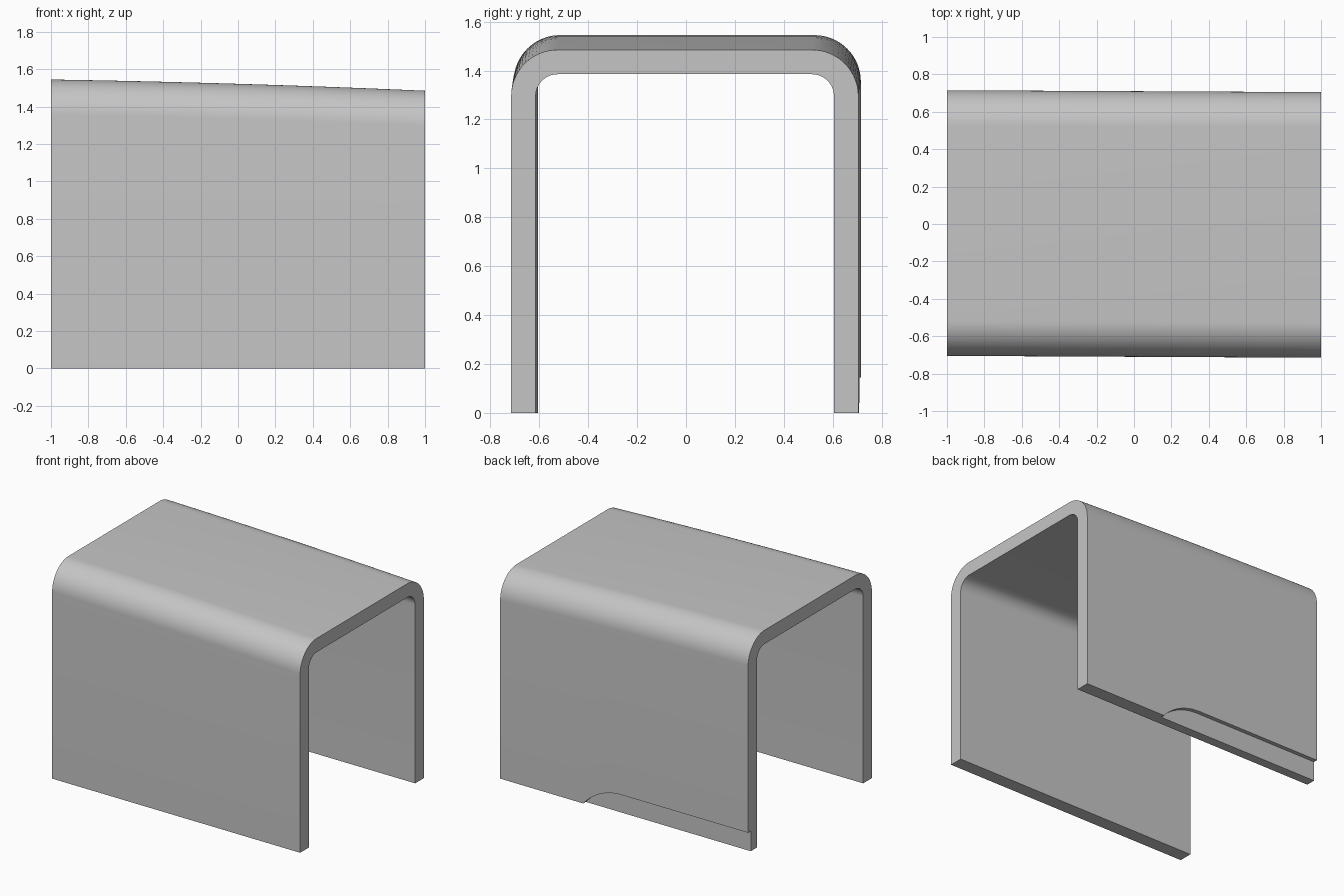
import bpy, bmesh, math

cube = bpy.data.objects.get("Cube")
if cube:
    bpy.data.objects.remove(cube, do_unlink=True)

WALL, HALF_Y, OUTER_R = 0.10, 0.71, 0.19
ARC_STEPS, BOW_STEPS = 16, 12

grey = bpy.data.materials.new("plain_grey")
grey.use_nodes = True
colour = (0.56, 0.56, 0.56, 1)
grey.diffuse_color = colour
grey.node_tree.nodes["Principled BSDF"].inputs["Base Color"].default_value = colour


def skew(x):
    """Slight sideways drift of the walls along the length."""
    return -0.005 * x


def roof(x):
    """Gently bowed, sloping roof height."""
    return 1.522 - 0.03 * x - 0.007 * x * x


def arch(half_y, top, radius):
    """Open arch from the front foot over the roof to the back foot."""
    points = [(-half_y, 0)]
    for side, start in ((-1, math.pi), (1, math.pi / 2)):
        for i in range(ARC_STEPS + 1):
            a = start - i * math.pi / 2 / ARC_STEPS
            points.append((side * (half_y - radius) + radius * math.cos(a),
                           top - radius + radius * math.sin(a)))
    return points + [(half_y, 0)]


def loft(name, sections):
    """Closed solid through matching cross-sections."""
    bm = bmesh.new()
    rings = [[bm.verts.new(p) for p in s] for s in sections]
    n = len(rings[0])
    for a, b in zip(rings, rings[1:]):
        for i in range(n):
            j = (i + 1) % n
            bm.faces.new((a[i], a[j], b[j], b[i]))
    bm.faces.new(rings[0])
    bm.faces.new(rings[-1])
    bmesh.ops.recalc_face_normals(bm, faces=bm.faces)
    mesh = bpy.data.meshes.new(name)
    bm.to_mesh(mesh)
    bm.free()
    mesh.materials.append(grey)
    obj = bpy.data.objects.new(name, mesh)
    bpy.context.collection.objects.link(obj)
    return obj


# Arched cover
sections = []
for k in range(BOW_STEPS + 1):
    x = -1 + 2 * k / BOW_STEPS
    ring = arch(HALF_Y, roof(x), OUTER_R)
    ring += reversed(arch(HALF_Y - WALL, roof(x) - WALL, OUTER_R - WALL))
    sections.append([(x, y + skew(x), z) for y, z in ring])
cover = loft("arched_cover", sections)

# Shallow recess along the lower back edge, with a rounded end
height, run, flat_end = 0.145, 0.31, 0.02
radius = run * run / (2 * height) + height / 2
outline = [(-1.1, -0.1), (-1.1, height)]
for i in range(ARC_STEPS + 1):
    dx = run * i / ARC_STEPS
    outline.append((flat_end + dx, height - radius + math.sqrt(radius ** 2 - dx ** 2)))
outline.append((flat_end + run, -0.1))
cutter = loft("recess_cutter", [[(x, y + skew(x), z) for x, z in outline]
                                for y in (HALF_Y - 0.03, HALF_Y + 0.1)])
cutter.hide_render = True

cut = cover.modifiers.new("edge_recess", "BOOLEAN")
cut.operation = "DIFFERENCE"
cut.solver = "EXACT"
cut.object = cutter
bpy.ops.object.select_all(action="DESELECT")
cover.select_set(True)
bpy.context.view_layer.objects.active = cover
bpy.ops.object.modifier_apply(modifier=cut.name)
bpy.data.objects.remove(cutter, do_unlink=True)
bpy.ops.object.shade_smooth_by_angle(angle=math.radians(30))
